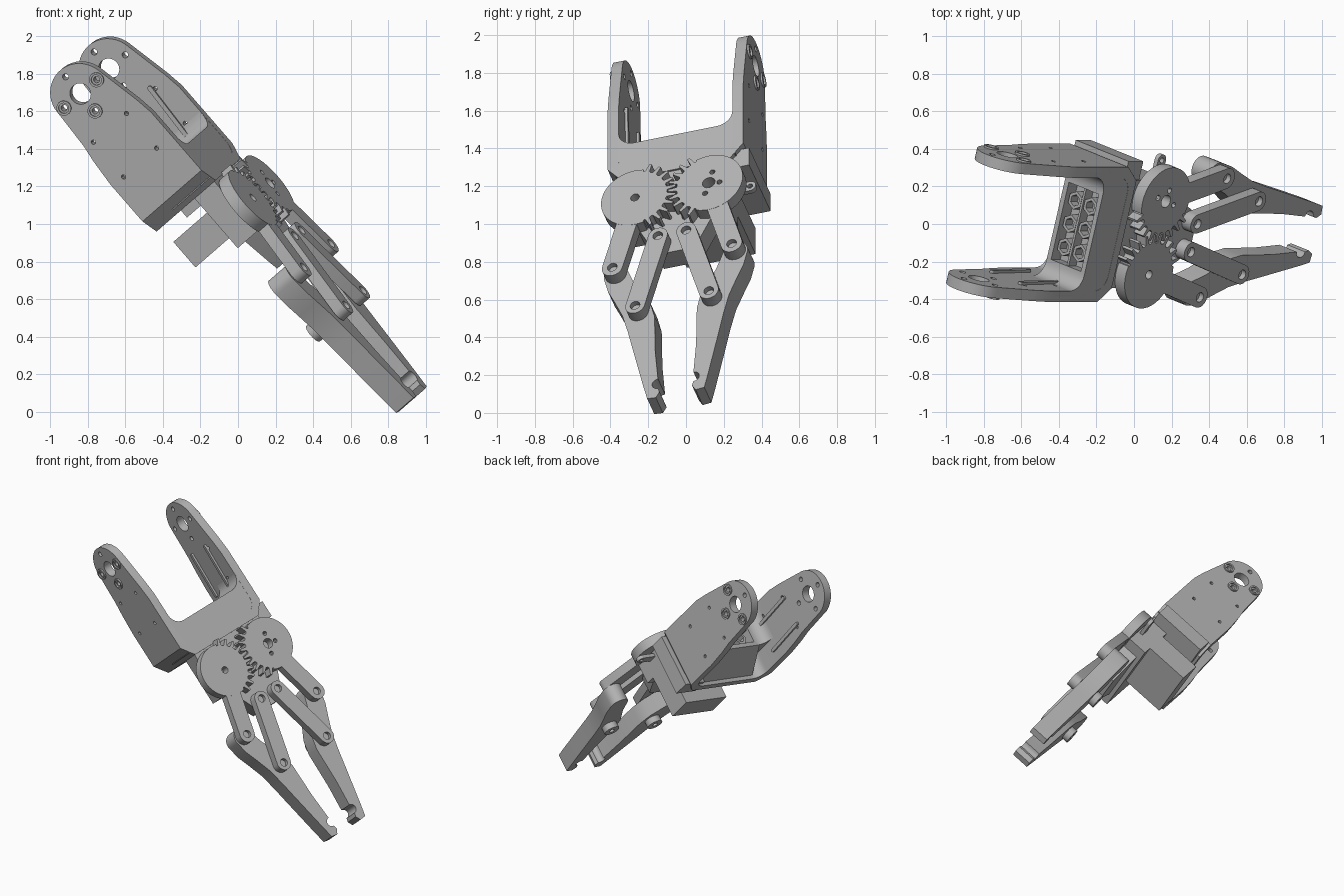
import bpy, bmesh, math
from mathutils import Matrix, Vector

if "Cube" in bpy.data.objects:
    bpy.data.objects.remove(bpy.data.objects["Cube"], do_unlink=True)

grey = bpy.data.materials.new("mid grey")
grey.use_nodes = True
COLOUR = (0.45, 0.45, 0.45, 1)
grey.diffuse_color = COLOUR
grey.node_tree.nodes["Principled BSDF"].inputs["Base Color"].default_value = COLOUR

# Tilted frame: along the gripper, across it, and out of the gear face
ALONG = Vector((0.656, 0, -0.755)).normalized()
ACROSS = Vector((0.22, 0.955, 0.191))
ACROSS = (ACROSS - ALONG * ACROSS.dot(ALONG)).normalized()
OUT = ALONG.cross(ACROSS)
ORIGIN = Vector((0.125, -0.075, 1.18))


def frame(a, b, c):
    m = Matrix((a, b, c)).transposed().to_4x4()
    m.translation = ORIGIN
    return m


FACE = frame(ALONG, ACROSS, OUT)       # (along, across), depth = out
SIDE = frame(ALONG, OUT, -ACROSS)      # (along, out), depth = -across
WEB = frame(ACROSS, OUT, ALONG)        # (across, out), depth = along


def circle(c, r, n=32, start=0.0, sweep=2 * math.pi):
    full = abs(sweep - 2 * math.pi) < 1e-6
    steps = n if full else n - 1
    return [(c[0] + r * math.cos(start + sweep * i / steps),
             c[1] + r * math.sin(start + sweep * i / steps)) for i in range(n)]


def capsule(a, b, r):
    t = math.atan2(b[1] - a[1], b[0] - a[0])
    return (circle(a, r, 14, t + math.pi / 2, math.pi)
            + circle(b, r, 14, t - math.pi / 2, math.pi))


def rect(x0, x1, y0, y1):
    return [(x0, y0), (x1, y0), (x1, y1), (x0, y1)]


def slab(name, basis, outline, z0, z1, holes=()):
    """Extrude a flat outline with holes between two depths."""
    cu = bpy.data.curves.new(name, "CURVE")
    cu.dimensions = "2D"
    cu.fill_mode = "BOTH"
    cu.extrude = (z1 - z0) / 2
    for loop in [outline, *holes]:
        sp = cu.splines.new("POLY")
        sp.points.add(len(loop) - 1)
        for p, co in zip(sp.points, loop):
            p.co = (co[0], co[1], 0, 1)
        sp.use_cyclic_u = True
    tmp = bpy.data.objects.new(name + "_curve", cu)
    bpy.context.collection.objects.link(tmp)
    dg = bpy.context.evaluated_depsgraph_get()
    me = bpy.data.meshes.new_from_object(tmp.evaluated_get(dg))
    bpy.data.objects.remove(tmp)
    bm = bmesh.new()
    bm.from_mesh(me)
    bmesh.ops.remove_doubles(bm, verts=bm.verts, dist=1e-5)
    bm.transform(basis @ Matrix.Translation((0, 0, (z0 + z1) / 2)))
    bmesh.ops.recalc_face_normals(bm, faces=bm.faces)
    bm.to_mesh(me)
    bm.free()
    me.materials.clear()
    me.materials.append(grey)
    me.name = name
    ob = bpy.data.objects.new(name, me)
    bpy.context.collection.objects.link(ob)
    return ob


def trim(ob, tool):
    """Keep only the part of ob inside the tool."""
    mod = ob.modifiers.new("trim", "BOOLEAN")
    mod.operation, mod.solver, mod.object = "INTERSECT", "EXACT", tool
    dg = bpy.context.evaluated_depsgraph_get()
    me = bpy.data.meshes.new_from_object(ob.evaluated_get(dg))
    ob.modifiers.clear()
    ob.data = me
    bpy.data.objects.remove(tool)


# U-shaped bracket: thin channel profile trimmed by the rounded side outline
half = [(-1.25, 0.375), (-0.29, 0.375), (-0.2, 0.3)]
inner = circle((-0.335, 0.23), 0.085, 8, 0, math.pi / 2) + [(-1.25, 0.315)]
channel = (half + [(a, -w) for a, w in reversed(half)]
           + [(a, -w) for a, w in reversed(inner)] + inner)
bracket = slab("bracket", FACE, channel, -0.6, 0.0)
EYE = (-1.02, -0.295)
side = ([(-0.15, -0.5), (-0.15, -0.065), (-0.7, -0.065), (-0.8, -0.08)]
        + circle(EYE, 0.165, 20, math.radians(100), math.radians(160))
        + [(-0.8, -0.472), (-0.7, -0.487), (-0.55, -0.5)])
screws = [(EYE[0] + 0.12 * x, EYE[1] + 0.12 * y)
          for x, y in ((1, 0), (0, 1), (0, -1), (-1, 0))]
mounts = [(EYE[0] + d, EYE[1] + s * 0.122) for d in (0.24, 0.485) for s in (-1, 1)]
holes = ([circle(EYE, 0.057)] + [circle(p, 0.017, 14) for p in screws]
         + [circle(p, 0.012, 12) for p in mounts])
trim(bracket, slab("side_trim", SIDE, side, -0.5, 0.5, holes))

# Thick web with a sloping underside, a recess and rounded inner corners
web = [(-0.23, -0.066), (-0.445, -0.066), (-0.445, -0.095), (-0.37, -0.095),
       (-0.37, -0.315), (-0.445, -0.315), (-0.445, -0.345), (-0.23, -0.485)]
slab("web_block", SIDE, web, -0.25, 0.25)
corner = ([(-0.23, 0.215), (-0.445, 0.215)]
          + circle((-0.53, 0.23), 0.085, 8, 0, math.pi / 2) + [(-0.23, 0.33)])
for s in (-1, 1):
    slab("web_corner", FACE, [(a, s * w) for a, w in corner], -0.345, -0.066)

# Hexagonal nut seats and a divider inside the recess
for w in (-0.13, 0, 0.13):
    for n in (-0.15, -0.262):
        slab("nut_seat", WEB, circle((w, n), 0.05, 6), -0.425, -0.365,
             [circle((w, n), 0.032, 6)])
slab("web_divider", WEB, rect(-0.215, 0.215, -0.213, -0.199), -0.43, -0.365)

# Screw collars on the outer plates, stiffening ribs on the inner faces
for s in (-1, 1):
    for p in screws[:3]:
        z = -s * 0.379
        slab("screw_collar", SIDE, circle(p, 0.04, 20), z - 0.006, z + 0.006,
             [circle(p, 0.028, 20)])
    for n in (-0.19, -0.4):
        z = -s * 0.312
        slab("plate_rib", SIDE, capsule((-0.8, n), (-0.48, n - 0.02), 0.012),
             z - 0.012, z + 0.012)

# Gear base with tapered front tongue and the rear end block
slab("gear_base", FACE, rect(-0.21, 0.15, -0.3, 0.3), -0.22, -0.075)
slab("base_tongue", FACE, [(0.1, -0.24), (0.3, -0.14), (0.37, -0.1),
                           (0.37, 0.1), (0.3, 0.14), (0.1, 0.24)], -0.19, -0.07)
slab("rear_end_block", FACE, rect(-0.27, -0.15, 0.22, 0.4), -0.48, -0.09)

# Servo: body and mounting flange
slab("servo_body", FACE, rect(-0.1, 0.08, -0.08, 0.3), -0.535, -0.2)
slab("servo_flange", FACE, capsule((0, -0.15), (0, 0.405), 0.032), -0.115, -0.09,
     [circle((0, 0.405), 0.015, 14)])


def gear_outline(c, facing, phase, teeth=24):
    """Disc whose inner side carries teeth."""
    pts = []
    step = 2 * math.pi / teeth
    for i in range(teeth):
        k = (i + phase) * step
        away = abs((k + math.pi) % (2 * math.pi) - math.pi)
        toothed = away < math.radians(70)
        for f, r in ((-0.45, 0.176), (-0.26, 0.18), (-0.12, 0.226),
                     (0.12, 0.226), (0.26, 0.18), (0.45, 0.176)):
            r = r if toothed else 0.188
            a = facing + k + f * step
            pts.append((c[0] + r * math.cos(a), c[1] + r * math.sin(a)))
    return pts


for s, tag in ((1, "left"), (-1, "right")):
    hub, crank = (0, 0.204 * s), (0.457, 0.33 * s)
    base, pivot = (0.30, 0.078 * s), (0.757, 0.204 * s)

    # Gear with its crank arm
    bores = [circle(hub, 0.035 if s > 0 else 0.024, 20)]
    if s > 0:
        bores += [circle((hub[0] + x, hub[1] + y), 0.015, 12)
                  for x, y in ((-0.07, 0.02), (0.07, -0.02), (0.01, 0.06))]
    slab(tag + "_gear", FACE,
         gear_outline(hub, -s * math.pi / 2, 0 if s > 0 else 0.5),
         -0.07, 0, bores)
    d = (Vector(crank) - Vector(hub)).normalized()
    start = Vector(hub) + d * 0.16
    slab(tag + "_crank", FACE, capsule(start, crank, 0.058), -0.068, -0.001,
         [circle(crank, 0.027, 20)])

    # Follower link and its pivots
    slab(tag + "_link", FACE, capsule(base, pivot, 0.054), -0.065, 0,
         [circle(base, 0.027, 20), circle(pivot, 0.027, 20)])
    for p in (crank, pivot, base):
        slab(tag + "_pin", FACE, circle(p, 0.027, 20), -0.08, -0.03)

    # Curved finger with a scooped tip
    finger = circle((0.457, 0.33), 0.068, 14, math.radians(75), math.radians(165))
    finger += [(0.55, 0.225), (0.70, 0.14), (0.80, 0.117), (1.05, 0.113),
               (1.22, 0.1)]
    finger += circle((1.275, 0.098), 0.033, 8, math.pi, -math.pi)
    finger += [(1.335, 0.09), (1.37, 0.11), (1.365, 0.158), (1.28, 0.178),
               (1.14, 0.208), (1.0, 0.238), (0.87, 0.265), (0.75, 0.295),
               (0.64, 0.34), (0.56, 0.375)]
    slab(tag + "_finger", FACE, [(a, w * s) for a, w in finger], -0.2, -0.07)
    slab(tag + "_pivot_boss", FACE, circle(pivot, 0.055), -0.245, -0.19,
         [circle(pivot, 0.02, 16)])

# Smooth round walls, keep edges sharp
bpy.ops.object.select_all(action="DESELECT")
for ob in bpy.context.scene.objects:
    if ob.type == "MESH":
        ob.select_set(True)
        bpy.context.view_layer.objects.active = ob
bpy.ops.object.shade_smooth_by_angle(angle=math.radians(30))
